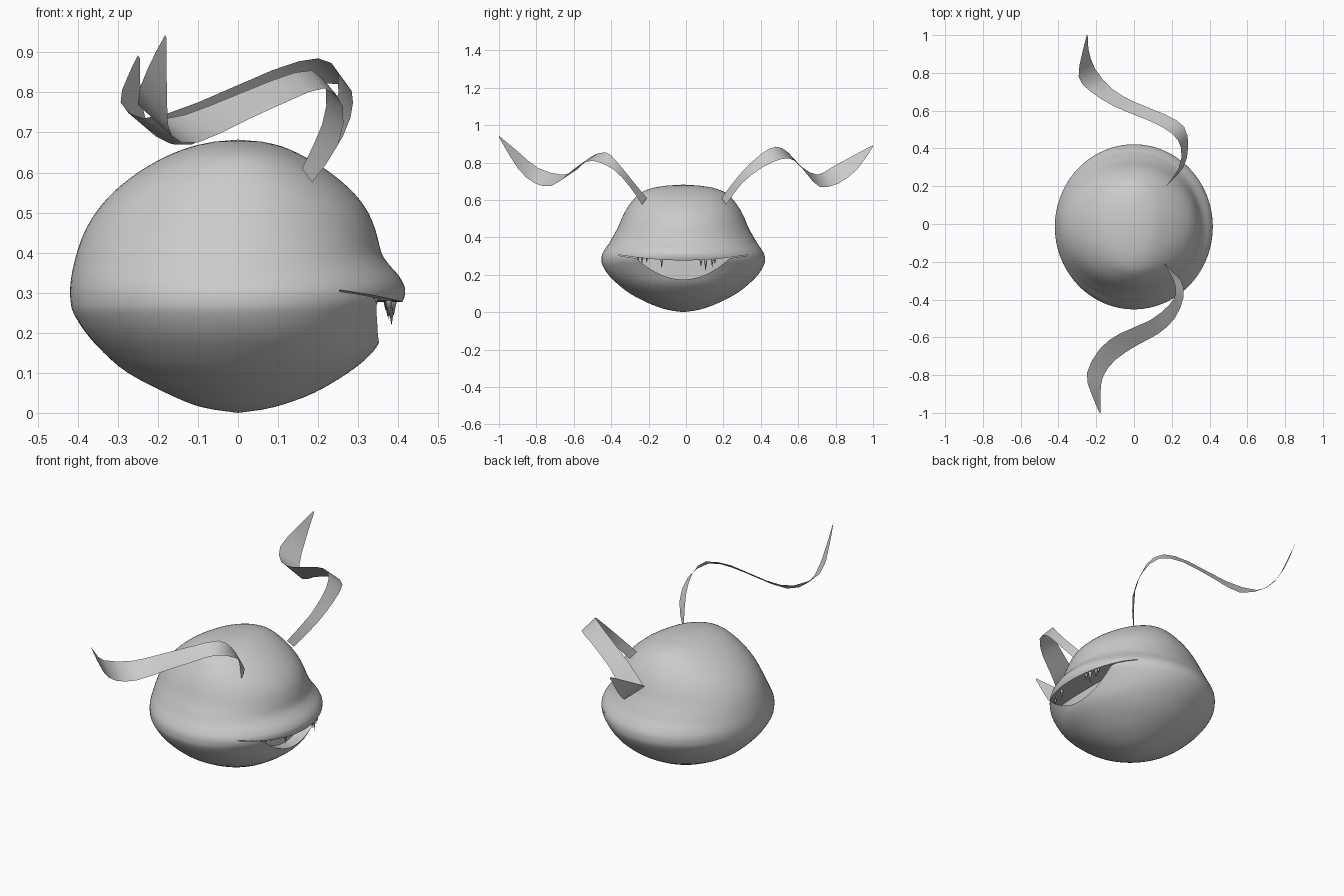
import bpy, math
from mathutils import Vector

if "Cube" in bpy.data.objects:
    bpy.data.objects.remove(bpy.data.objects["Cube"])

grey = bpy.data.materials.new("plain_grey")
grey.diffuse_color = (0.6, 0.6, 0.6, 1)
grey.use_nodes = True
grey.node_tree.nodes["Principled BSDF"].inputs["Base Color"].default_value = grey.diffuse_color


def make(name, verts, faces, angle=40):
    mesh = bpy.data.meshes.new(name)
    mesh.from_pydata(verts, [], faces)
    mesh.materials.append(grey)
    obj = bpy.data.objects.new(name, mesh)
    bpy.context.collection.objects.link(obj)
    smooth(obj, angle)
    return obj


def smooth(obj, angle):
    bpy.ops.object.select_all(action='DESELECT')
    obj.select_set(True)
    bpy.context.view_layer.objects.active = obj
    bpy.ops.object.shade_smooth_by_angle(angle=math.radians(angle))


def spline(points, steps):
    """Catmull-Rom curve through the points."""
    p = [Vector(q) for q in points]
    p = [2 * p[0] - p[1]] + p + [2 * p[-1] - p[-2]]
    out = []
    for i in range(1, len(p) - 2):
        a, b, c, d = p[i - 1:i + 3]
        for k in range(steps):
            t = k / steps
            out.append(0.5 * (2 * b + (c - a) * t + (2 * a - 5 * b + 4 * c - d) * t * t
                              + (3 * b - a - 3 * c + d) * t ** 3))
    return out + [p[-2]]


# Body: stacked rings given as (height, back reach, snout reach, side reach)
CY = -0.015
profile = [
    (0.008, 0.06, 0.06, 0.06), (0.02, 0.11, 0.11, 0.11), (0.05, 0.18, 0.19, 0.19),
    (0.10, 0.275, 0.275, 0.285), (0.15, 0.335, 0.335, 0.35), (0.20, 0.38, 0.365, 0.40),
    (0.25, 0.411, 0.392, 0.431), (0.28, 0.418, 0.412, 0.437), (0.31, 0.419, 0.417, 0.433),
    (0.34, 0.416, 0.403, 0.416), (0.37, 0.41, 0.377, 0.395), (0.40, 0.402, 0.358, 0.378),
    (0.45, 0.384, 0.345, 0.35), (0.50, 0.355, 0.325, 0.329), (0.55, 0.312, 0.288, 0.304),
    (0.60, 0.25, 0.23, 0.268), (0.64, 0.18, 0.165, 0.225), (0.665, 0.115, 0.11, 0.16),
    (0.677, 0.06, 0.06, 0.085)]
rings = [tuple(r) for r in spline([Vector(r) for r in profile], 3)]
N = 96
verts, faces = [], []
for z, back, front, side in rings:
    for i in range(N):
        a = 2 * math.pi * i / N
        c = math.cos(a)
        verts.append((c * (front if c > 0 else back), CY + side * math.sin(a), z))
for j in range(len(rings) - 1):
    for i in range(N):
        k = (i + 1) % N
        faces.append((j * N + i, j * N + k, (j + 1) * N + k, (j + 1) * N + i))
bottom, top = len(verts), len(verts) + 1
verts += [(0, CY, 0.0), (0, CY, 0.682)]
last = (len(rings) - 1) * N
for i in range(N):
    k = (i + 1) % N
    faces += [(bottom, k, i), (top, last + i, last + k)]
body = make("body", verts, faces)

# Mouth: smiling opening cut under the overhanging upper lip
verts, faces = [], []
M = 40
for i in range(M + 1):
    t = -1 + 2 * i / M
    y = 0.345 * t
    up = 0.277 + 0.03 * t * t
    low = up - 0.004 - 0.098 * max(0, 1 - (y / 0.25) ** 2)
    inner = 0.42 * math.sqrt(1 - (y / 0.44) ** 2) - 0.04 - 0.09 * (1 - t * t)
    y += CY
    verts += [(inner, y, low), (0.6, y, low), (0.6, y, up), (inner, y, up)]
for i in range(M):
    for k in range(4):
        n = (k + 1) % 4
        faces.append((4 * i + k, 4 * i + 4 + k, 4 * i + 4 + n, 4 * i + n))
faces += [(0, 1, 2, 3), (4 * M + 3, 4 * M + 2, 4 * M + 1, 4 * M)]
cutter = make("mouth_cutter", verts, faces)
# make the cutter face outward
bpy.ops.object.mode_set(mode='EDIT')
bpy.ops.mesh.select_all(action='SELECT')
bpy.ops.mesh.normals_make_consistent(inside=False)
bpy.ops.object.mode_set(mode='OBJECT')
mod = body.modifiers.new("mouth", 'BOOLEAN')
mod.operation, mod.object, mod.solver = 'DIFFERENCE', cutter, 'EXACT'
bpy.ops.object.select_all(action='DESELECT')
body.select_set(True)
bpy.context.view_layer.objects.active = body
bpy.ops.object.modifier_apply(modifier="mouth")
smooth(body, 40)
bpy.data.objects.remove(cutter)

# Fangs hanging from the upper lip: (y, length, radius)
for y, length, r in [(-0.255, 0.03, 0.008), (-0.235, 0.035, 0.01), (-0.21, 0.03, 0.008),
                     (-0.13, 0.055, 0.01), (0.08, 0.045, 0.01), (0.105, 0.07, 0.011),
                     (0.14, 0.05, 0.01), (0.155, 0.035, 0.008)]:
    x = 0.395 * math.sqrt(1 - (y / 0.43) ** 2)
    z = 0.285 + 0.2 * y * y
    v = [(x + r * math.cos(k * math.pi / 3), y + r * math.sin(k * math.pi / 3), z)
         for k in range(6)] + [(x, y, z - length)]
    make("fang", v, [(k, 6, (k + 1) % 6) for k in range(6)] + [tuple(range(6))], 60)


# Antennae: thin ribbons between an inner and an outer edge
def ribbon(name, inner, outer):
    a, b = spline(inner, 2), spline(outer, 2)
    v = [p for pair in zip(a, b) for p in pair]
    make(name, v, [(2 * i, 2 * i + 1, 2 * i + 3, 2 * i + 2) for i in range(len(a) - 1)], 40)


ribbon("front_antenna",
       [(0.16, -0.21, 0.61), (0.21, -0.30, 0.72), (0.22, -0.37, 0.805), (0.185, -0.43, 0.855),
        (0.085, -0.51, 0.83), (-0.075, -0.58, 0.765), (-0.18, -0.66, 0.735),
        (-0.25, -0.79, 0.77), (-0.225, -0.90, 0.86), (-0.182, -1.0, 0.943)],
       [(0.185, -0.235, 0.575), (0.25, -0.30, 0.67), (0.262, -0.39, 0.765), (0.215, -0.50, 0.81),
        (0.13, -0.58, 0.78), (0.02, -0.64, 0.73), (-0.10, -0.72, 0.675),
        (-0.165, -0.81, 0.69), (-0.177, -0.90, 0.77), (-0.178, -1.0, 0.935)])
ribbon("back_antenna",
       [(0.16, 0.19, 0.61), (0.235, 0.29, 0.74), (0.25, 0.40, 0.845), (0.20, 0.48, 0.885),
        (0.085, 0.545, 0.855), (-0.10, 0.62, 0.775), (-0.235, 0.705, 0.735),
        (-0.293, 0.78, 0.775), (-0.275, 0.90, 0.84), (-0.25, 1.0, 0.893)],
       [(0.185, 0.215, 0.575), (0.262, 0.30, 0.69), (0.287, 0.41, 0.775), (0.265, 0.515, 0.82),
        (0.165, 0.58, 0.81), (0.005, 0.645, 0.74), (-0.115, 0.715, 0.67),
        (-0.205, 0.82, 0.69), (-0.24, 0.92, 0.77), (-0.245, 1.0, 0.885)])
